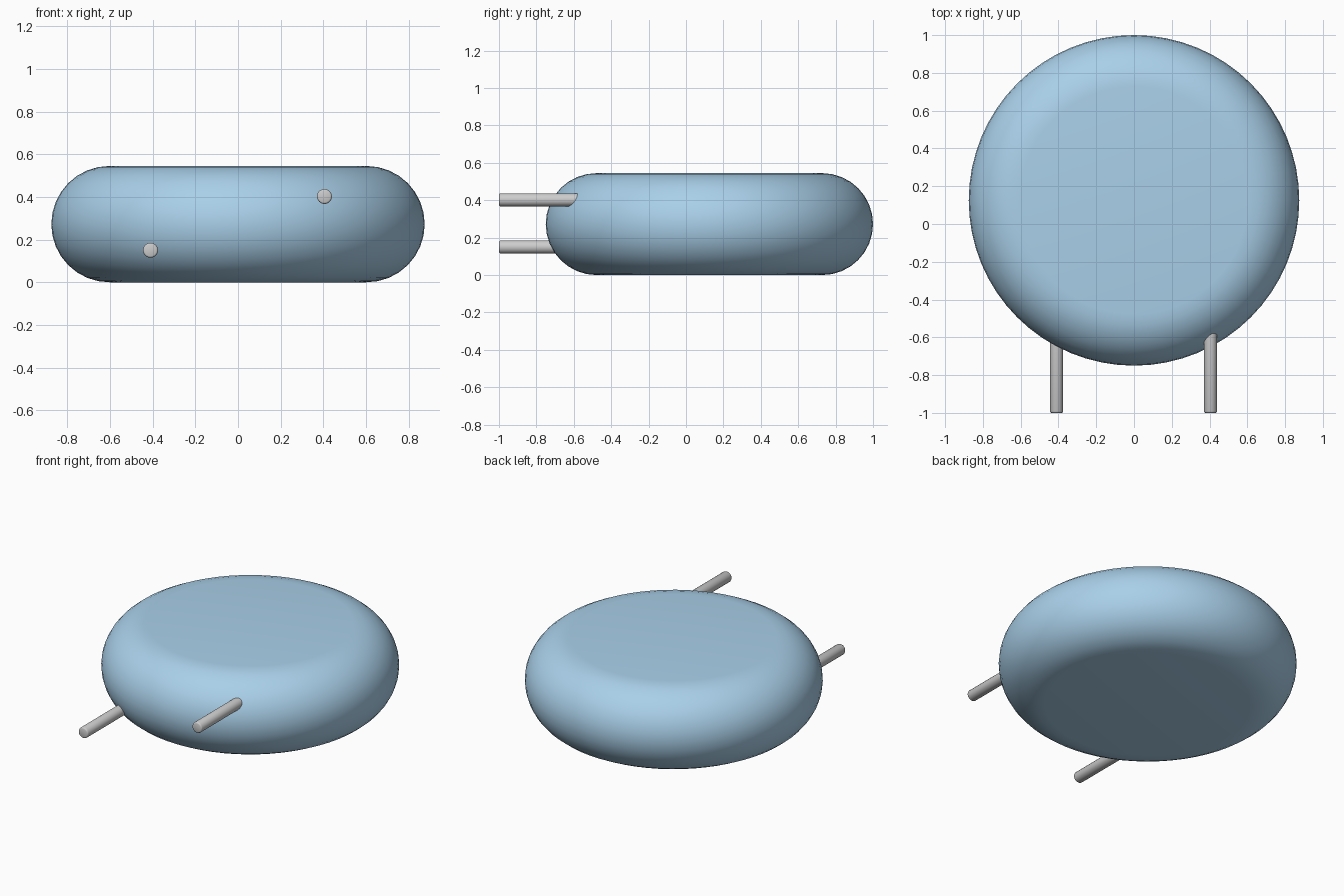
import bpy, bmesh
from math import sin, cos, pi, radians
from mathutils import Vector, Matrix

if "Cube" in bpy.data.objects:
    bpy.data.objects.remove(bpy.data.objects["Cube"])

CENTRE_Y = 0.125
HALF_H = 0.2725
FLAT_R = 0.6025


def lathe(name, profile, segments, matrix, angle=35):
    """Spin an (r, z) profile that starts and ends on the z axis."""
    bm = bmesh.new()
    verts = [bm.verts.new((r, 0, z)) for r, z in profile]
    edges = [bm.edges.new(pair) for pair in zip(verts, verts[1:])]
    bmesh.ops.spin(bm, geom=verts + edges, axis=(0, 0, 1), cent=(0, 0, 0),
                   angle=2 * pi, steps=segments)
    bmesh.ops.remove_doubles(bm, verts=bm.verts, dist=1e-5)
    bmesh.ops.recalc_face_normals(bm, faces=bm.faces)
    mesh = bpy.data.meshes.new(name)
    bm.to_mesh(mesh)
    bm.free()
    obj = bpy.data.objects.new(name, mesh)
    obj.matrix_world = matrix
    bpy.context.collection.objects.link(obj)
    bpy.ops.object.select_all(action='DESELECT')
    obj.select_set(True)
    bpy.context.view_layer.objects.active = obj
    bpy.ops.object.shade_smooth_by_angle(angle=radians(angle))
    return obj


# Round disc body with a fully rounded rim
STEPS = 16
rim = [(FLAT_R + HALF_H * cos(-pi / 2 + pi * i / STEPS),
        HALF_H * sin(-pi / 2 + pi * i / STEPS)) for i in range(STEPS + 1)]
body = lathe("disc_body", [(0, -HALF_H)] + rim + [(0, HALF_H)], 64,
             Matrix.Translation((0, CENTRE_Y, HALF_H)))
blue = bpy.data.materials.new("body_blue")
blue.diffuse_color = (0.40, 0.63, 0.82, 1)
blue.use_nodes = True
blue.node_tree.nodes["Principled BSDF"].inputs["Base Color"].default_value = blue.diffuse_color
body.data.materials.append(blue)

# Two wire leads leaving the front, one low and one high
LEAD_R, LEAD_LEN, BEVEL = 0.035, 0.50, 0.008
lead_profile = [(0, 0), (LEAD_R - BEVEL, 0), (LEAD_R - BEVEL * 0.3, BEVEL * 0.3),
                (LEAD_R, BEVEL), (LEAD_R, LEAD_LEN), (0, LEAD_LEN)]
turn = Matrix.Rotation(-pi / 2, 4, 'X')  # local z points into the body (+y)
for name, x, z in (("left_lead", -0.41, 0.15), ("right_lead", 0.405, 0.402)):
    lathe(name, lead_profile, 24, Matrix.Translation((x, -1.0, z)) @ turn, angle=50)
